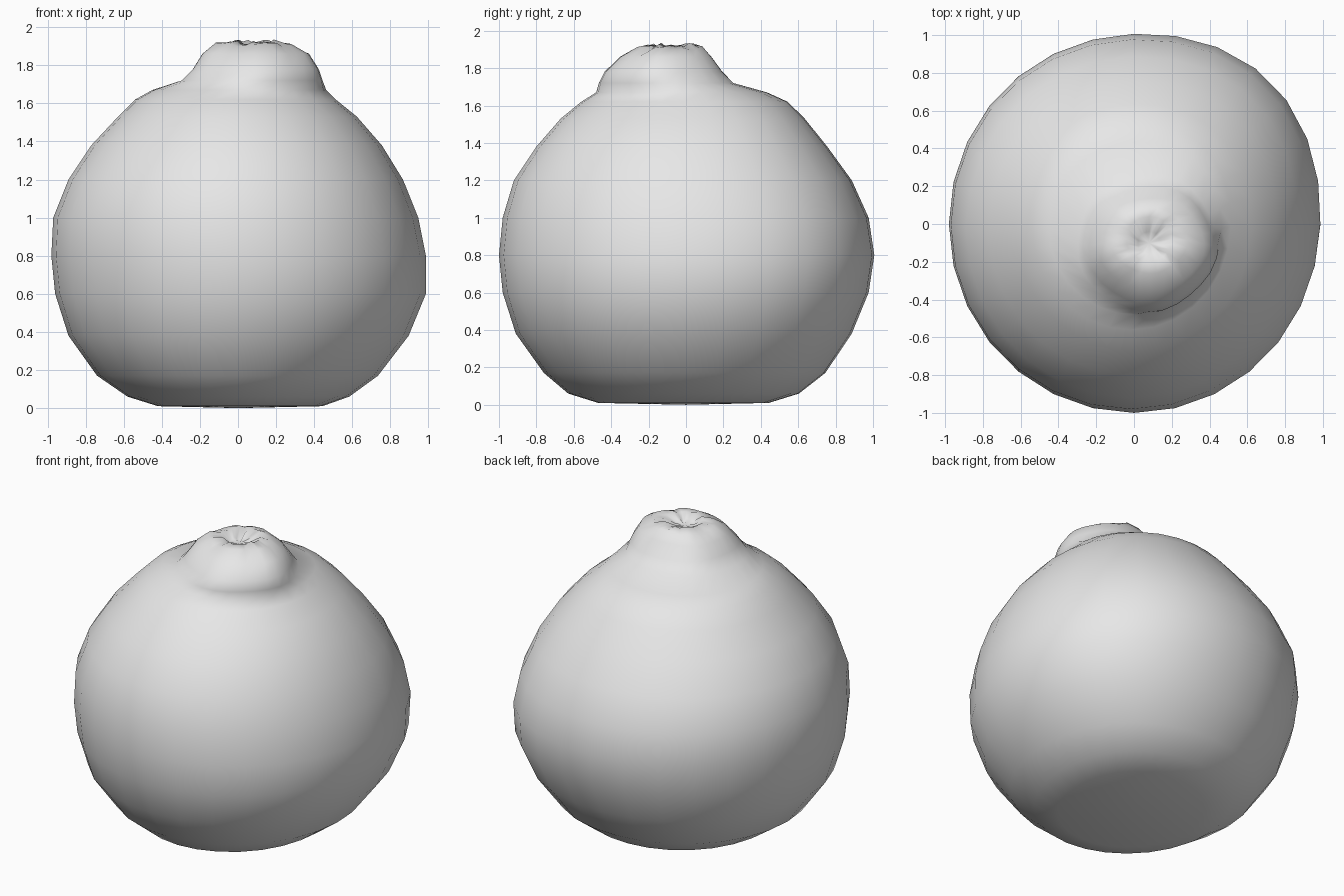
import bpy, bmesh, math, random

random.seed(4)
cube = bpy.data.objects.get("Cube")
if cube:
    bpy.data.objects.remove(cube, do_unlink=True)

SEGMENTS = 28

# Flat base, round body and off-centre neck: height, x range, y range
RINGS = [
    (0.01, -.42, .44, -.47, .44),
    (0.06, -.58, .58, -.63, .60),
    (0.17, -.74, .73, -.76, .74),
    (0.38, -.89, .89, -.91, .88),
    (0.60, -.96, .98, -.98, .97),
    (0.80, -.98, .98, -1.0, 1.0),
    (1.00, -.97, .94, -.98, .97),
    (1.20, -.89, .86, -.92, .88),
    (1.38, -.77, .75, -.80, .75),
    (1.53, -.63, .62, -.67, .63),
    (1.62, -.54, .51, -.56, .54),
    (1.67, -.45, .46, -.48, .43),
    (1.72, -.30, .44, -.46, .26),
    (1.78, -.24, .42, -.43, .20),
    (1.86, -.19, .37, -.35, .14),
    (1.91, -.12, .28, -.26, .09),
    (1.925, -.04, .20, -.20, .04),
    (1.89, .02, .14, -.16, -.04),
]


def make_material(name, color):
    mat = bpy.data.materials.new(name)
    mat.use_nodes = True
    mat.diffuse_color = color
    mat.node_tree.nodes["Principled BSDF"].inputs["Base Color"].default_value = color
    return mat


def ring_points(z, x0, x1, y0, y1):
    cx, cy = (x0 + x1) / 2, (y0 + y1) / 2
    rx, ry = (x1 - x0) / 2, (y1 - y0) / 2
    neck = z > 1.7
    for i in range(SEGMENTS):
        a = math.tau * i / SEGMENTS
        # Body swells towards the back left; neck is gently lobed
        swell = .02 * math.cos(5 * a + 1) if neck else .055 * max(0, math.cos(a - math.pi / 4)) ** 6
        crinkle = random.uniform(-.014, .01) if z > 1.88 else 0
        yield (cx + rx * (1 + swell) * math.cos(a),
               cy + ry * (1 + swell) * math.sin(a), z + crinkle)


# Fruit skin: loft through the rings and close both ends
bm = bmesh.new()
loops = [[bm.verts.new(p) for p in ring_points(*ring)] for ring in RINGS]
for low, high in zip(loops, loops[1:]):
    for i in range(SEGMENTS):
        j = (i + 1) % SEGMENTS
        bm.faces.new((low[i], low[j], high[j], high[i]))
bottom = bm.verts.new((0, 0, 0))
dimple = bm.verts.new((.08, -.10, 1.88))
for i in range(SEGMENTS):
    j = (i + 1) % SEGMENTS
    bm.faces.new((bottom, loops[0][j], loops[0][i]))
    bm.faces.new((dimple, loops[-1][i], loops[-1][j]))
for face in bm.faces:
    face.smooth = True

mesh = bpy.data.meshes.new("fruit")
bm.to_mesh(mesh)
bm.free()
mesh.materials.append(make_material("plain grey", (.8, .8, .8, 1)))
fruit = bpy.data.objects.new("fruit", mesh)
bpy.context.collection.objects.link(fruit)
